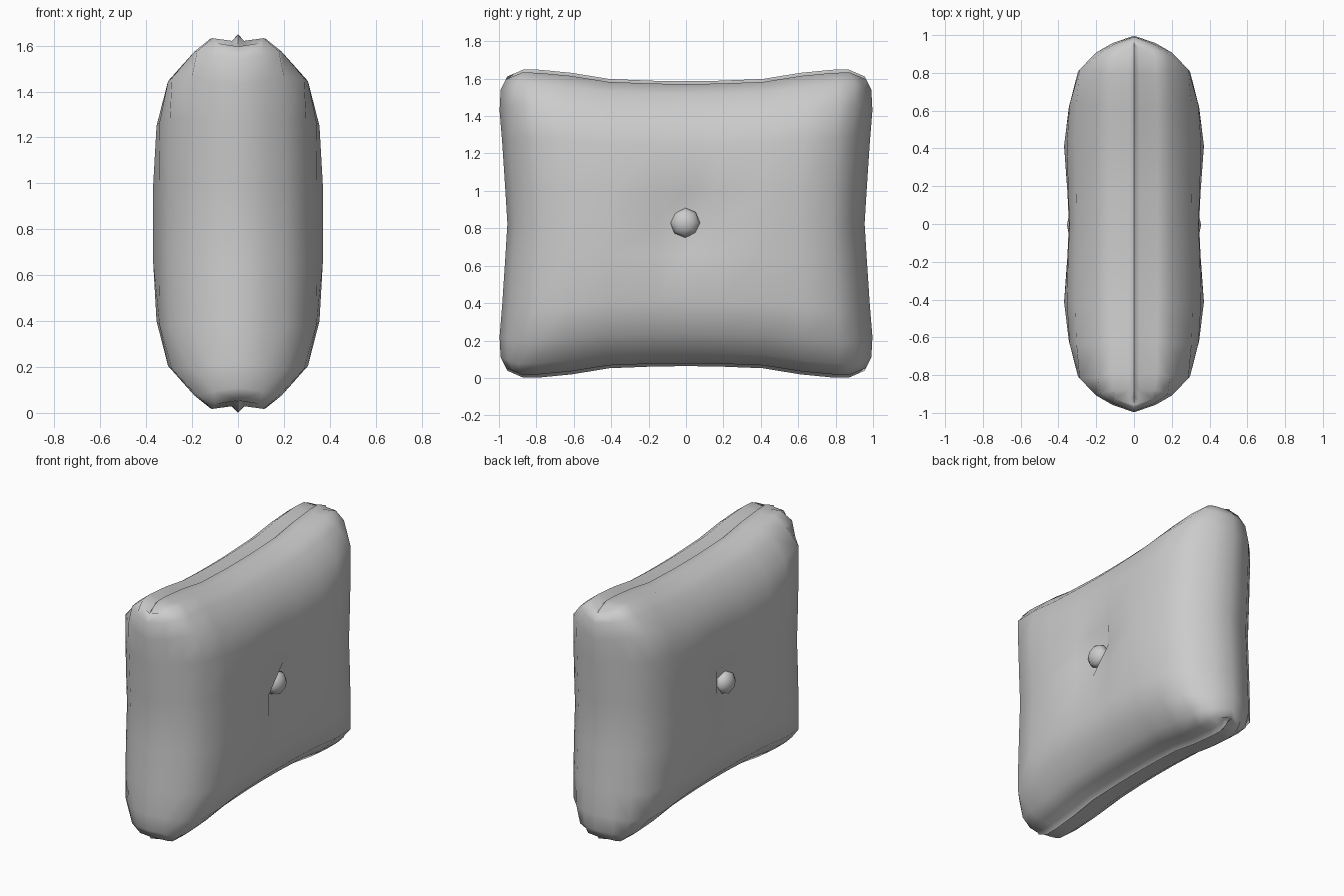
import bpy, bmesh, math

if "Cube" in bpy.data.objects:
    bpy.data.objects.remove(bpy.data.objects["Cube"])

CZ = 0.825      # height of the cushion centre
THICK = 0.37    # half thickness

# grid lines (position, thickness) from the middle to the seam
S = [(0, .345), (.17, .352), (.43, .37), (.64, .345), (.82, .30), (.91, .21), (.96, .12), (1, 0)]
T = [(0, .37), (.21, .37), (.55, .355), (.77, .31), (.91, .20), (.98, .125), (.966, .03), (1, 0)]
# how far the outline bulges toward each corner
BULGE_Y = [(0, 0), (.47, .5), (.82, 1), (.91, .8), (1, 0)]
BULGE_Z = [(0, 0), (.37, .05), (.6, .55), (.7, .95), (.91, 1), (1, .4)]


def interp(points, x):
    for (x0, y0), (x1, y1) in zip(points, points[1:]):
        if x <= x1:
            return y0 + (y1 - y0) * (x - x0) / (x1 - x0)
    return points[-1][1]


def both_sides(lines):
    return [(-p, h) for p, h in reversed(lines[1:])] + lines


def cushion_point(side, s, f, t, g):
    y = s * (.955 + .045 * interp(BULGE_Y, abs(t)))
    z = t * (.762 + .062 * interp(BULGE_Z, abs(s)))
    F, G = f / THICK, g / THICK
    x = THICK * (.25 * F * G + .75 * min(F, G))
    if s == 0 and t == 0:
        x -= .10                      # tuft under the button
    return side * x, y, z + CZ


# cushion: two pillowed shells joined at the seam
bm = bmesh.new()
for side in (-1, 1):
    grid = [[bm.verts.new(cushion_point(side, s, f, t, g)) for t, g in both_sides(T)]
            for s, f in both_sides(S)]
    for a, b in zip(grid, grid[1:]):
        for k in range(len(a) - 1):
            bm.faces.new((a[k], b[k], b[k + 1], a[k + 1]))
bmesh.ops.remove_doubles(bm, verts=bm.verts, dist=.0005)
bmesh.ops.recalc_face_normals(bm, faces=bm.faces)
mesh = bpy.data.meshes.new("cushion")
bm.to_mesh(mesh)
bm.free()
cushion = bpy.data.objects.new("cushion", mesh)
bpy.context.collection.objects.link(cushion)
bpy.context.view_layer.objects.active = cushion
cushion.select_set(True)
bpy.ops.object.shade_smooth_by_angle(angle=math.radians(75))

# buttons: flattened balls sunk in the tufts
for side, name in ((1, "right_button"), (-1, "left_button")):
    bpy.ops.mesh.primitive_uv_sphere_add(segments=8, ring_count=6, radius=.08,
                                         location=(side * .295, -.005, CZ + .005),
                                         rotation=(0, math.pi / 2, 0))
    button = bpy.context.object
    button.name = name
    button.scale = (1, 1, .75)
    bpy.ops.object.shade_smooth()
